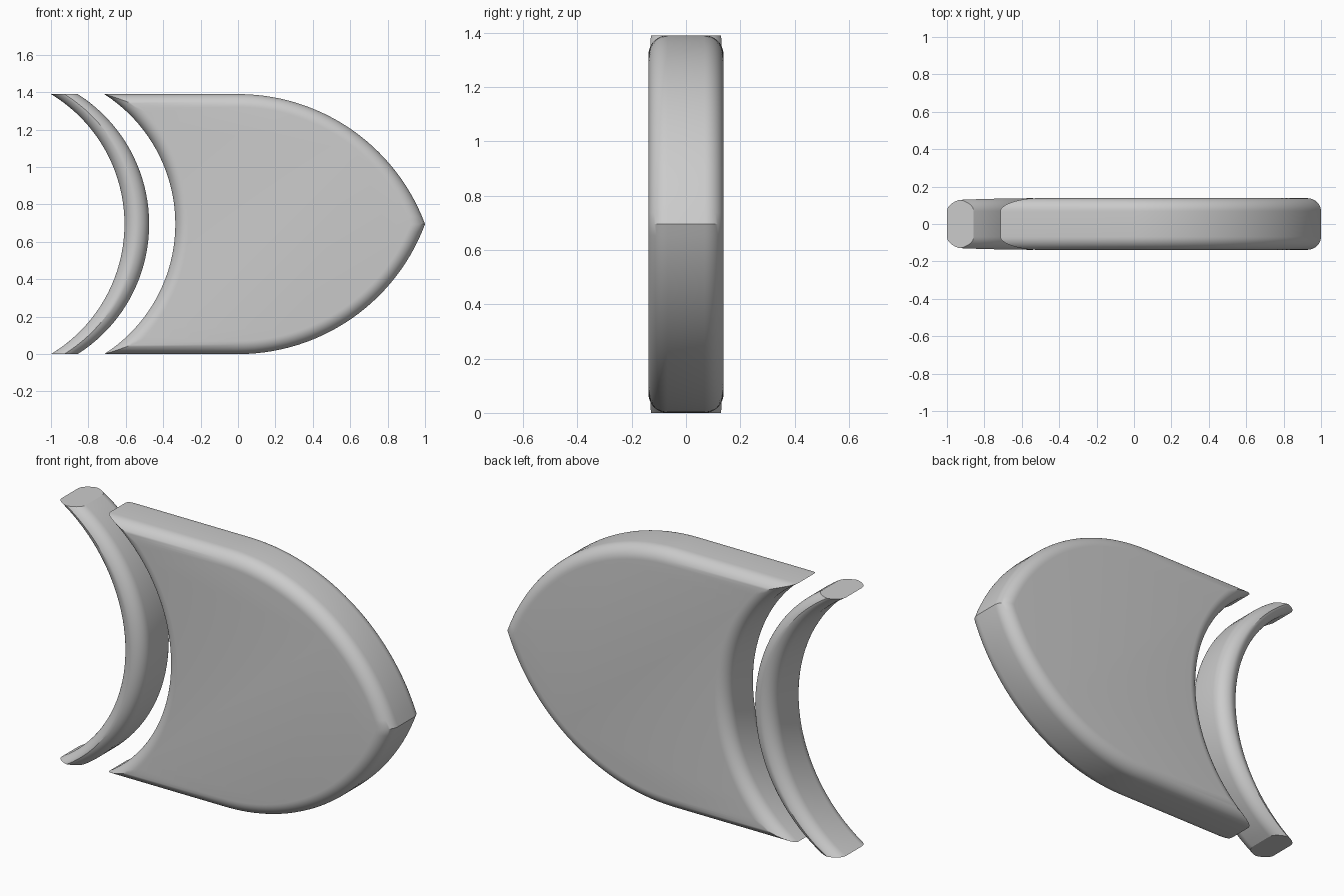
import bpy, bmesh, math

cube = bpy.data.objects.get("Cube")
if cube:
    bpy.data.objects.remove(cube, do_unlink=True)

MID = 0.695      # half the height, also the mirror plane
DEPTH = 0.138    # half the thickness
ROUND = 0.07     # edge rounding radius

grey = bpy.data.materials.new("plain grey")
grey.use_nodes = True
grey.diffuse_color = (0.6, 0.6, 0.6, 1)
grey.node_tree.nodes["Principled BSDF"].inputs["Base Color"].default_value = (0.6, 0.6, 0.6, 1)


def arc_circle(end_x, mid_x):
    """Centre x and radius of the arc bulging to mid_x between both ends."""
    sag = mid_x - end_x
    radius = (MID ** 2 + sag ** 2) / (2 * sag)
    return mid_x - radius, radius


def loft(name, rings):
    """Skin closed rings of points and cap both ends."""
    bm = bmesh.new()
    loops = [[bm.verts.new(p) for p in ring] for ring in rings]
    n = len(loops[0])
    for a, b in zip(loops, loops[1:]):
        for i in range(n):
            j = (i + 1) % n
            bm.faces.new((a[i], a[j], b[j], b[i]))
    bm.faces.new(loops[0])
    bm.faces.new(loops[-1])
    bmesh.ops.recalc_face_normals(bm, faces=bm.faces)
    mesh = bpy.data.meshes.new(name)
    bm.to_mesh(mesh)
    bm.free()
    obj = bpy.data.objects.new(name, mesh)
    bpy.context.collection.objects.link(obj)
    mesh.materials.append(grey)
    bpy.ops.object.select_all(action='DESELECT')
    obj.select_set(True)
    bpy.context.view_layer.objects.active = obj
    bpy.ops.object.shade_smooth_by_angle(angle=math.radians(30))
    return obj


# Pointed body: outline arcs moved inward by d
back_x, back_r = arc_circle(-0.715, -0.335)
nose_r = (1 + MID ** 2) / (2 * MID)
nose_z = MID - nose_r


def body_outline(d):
    r = back_r + d
    a = math.asin((MID - d) / r)
    upper = [(back_x + r * math.cos(a * i / 20), r * math.sin(a * i / 20)) for i in range(21)]
    r = nose_r - d
    a = math.acos(-nose_z / r)
    upper += [(r * math.sin(a * i / 28), nose_z + r * math.cos(a * i / 28)) for i in range(29)]
    lower = [(x, -z) for x, z in reversed(upper[1:-1])]
    return upper + lower


STEPS = 10
half = []
for k in range(STEPS + 1):
    t = math.pi / 2 * k / STEPS
    half.append((ROUND * (1 - math.cos(t)), DEPTH - ROUND + ROUND * math.sin(t)))
profile = [(d, -y) for d, y in reversed(half)] + half
loft("pointed_body", [[(x, y, z + MID) for x, z in body_outline(d)] for d, y in profile])

# Curved band: rounded section swept between two arcs, cut flat at its ends
in_x, in_r = arc_circle(-1.0, -0.607)
out_x, out_r = arc_circle(-0.857, -0.475)


def band_section(z):
    x0 = in_x + math.sqrt(in_r ** 2 - z * z)
    x1 = out_x + math.sqrt(out_r ** 2 - z * z)
    front = []
    for i in range(21):
        x = x0 + (x1 - x0) * (1 - math.cos(math.pi * i / 20)) / 2
        d = min(math.hypot(x - in_x, z) - in_r, out_r - math.hypot(x - out_x, z))
        d = min(max(d, 0), ROUND)
        front.append((x, DEPTH - ROUND + math.sqrt(ROUND ** 2 - (ROUND - d) ** 2)))
    ring = [(x, -y) for x, y in front] + front[::-1]
    return [(x, y, z + MID) for x, y in ring]


sweep = math.asin(MID / in_r)
loft("curved_band", [band_section(in_r * math.sin(sweep * i / 20)) for i in range(-20, 21)])
